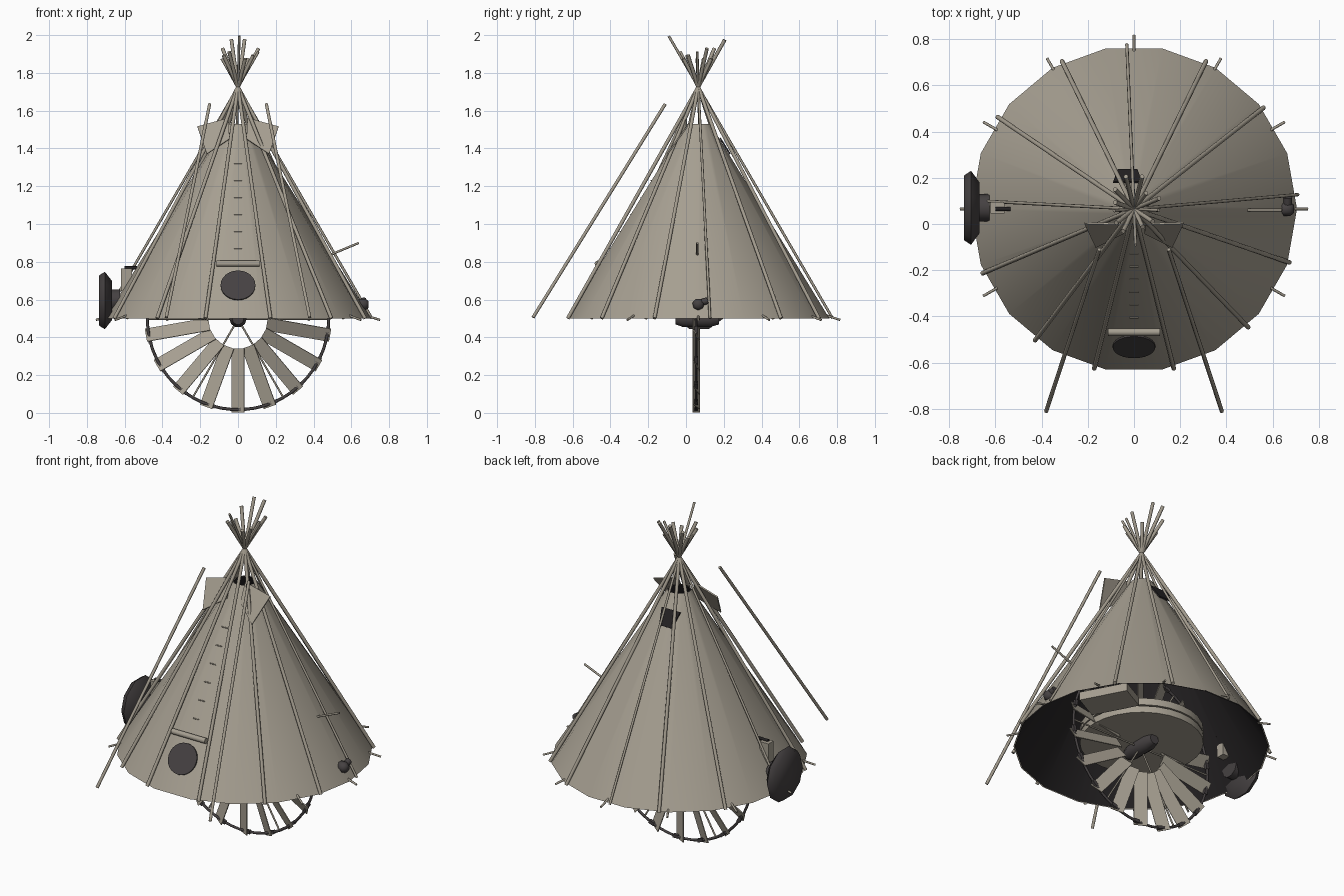
import bpy, bmesh
from math import sin, cos, pi, radians
from mathutils import Vector, Matrix

if "Cube" in bpy.data.objects:
    bpy.data.objects.remove(bpy.data.objects["Cube"], do_unlink=True)


def material(name, color):
    m = bpy.data.materials.new(name)
    m.use_nodes = True
    m.diffuse_color = (*color, 1)
    m.node_tree.nodes["Principled BSDF"].inputs["Base Color"].default_value = (*color, 1)
    return m


CANVAS = material("tan canvas", (0.38, 0.345, 0.283))
WOOD = material("weathered wood", (0.365, 0.33, 0.27))
DARK = material("charcoal", (0.06, 0.053, 0.054))
BLACK = material("soot black", (0.018, 0.016, 0.017))

CY, BASE, TOP, APEX = 0.065, 0.5, 1.53, 1.73
R0, R1 = 0.705, 0.065
CENTRE = Vector((0, CY, 0))


def cone_r(z):
    return R0 + (R1 - R0) * (z - BASE) / (TOP - BASE)


def on_cone(x, z, out=0.0):
    """Point on the flat front panel of the cover."""
    return Vector((x, CY - cone_r(z) * cos(pi / 18) - out, z))


def finish(name, bm, mat, smooth=True):
    bmesh.ops.recalc_face_normals(bm, faces=bm.faces)
    me = bpy.data.meshes.new(name)
    bm.to_mesh(me)
    bm.free()
    me.materials.append(mat)
    if smooth:
        me.shade_smooth()
        me.set_sharp_from_angle(angle=radians(65))
    ob = bpy.data.objects.new(name, me)
    bpy.context.collection.objects.link(ob)
    return ob


def lathe(name, profile, n, mat, matrix=Matrix(), caps=True):
    """Spin (radius, height) pairs around local z."""
    bm = bmesh.new()
    rings = [[bm.verts.new(matrix @ Vector((r * cos(2 * pi * i / n), r * sin(2 * pi * i / n), h)))
              for i in range(n)] for r, h in profile]
    for a, b in zip(rings, rings[1:]):
        for i in range(n):
            j = (i + 1) % n
            bm.faces.new((a[i], a[j], b[j], b[i]))
    if caps:
        bm.faces.new(rings[0])
        bm.faces.new(rings[-1])
    return finish(name, bm, mat)


def rod(name, p, q, r, mat, n=8):
    p, q = Vector(p), Vector(q)
    d = q - p
    m = Matrix.Translation(p) @ d.to_track_quat("Z", "Y").to_matrix().to_4x4()
    return lathe(name, [(r, 0), (r, d.length)], n, mat, m)


def box(name, size, mat, matrix):
    bm = bmesh.new()
    bmesh.ops.create_cube(bm, size=1, matrix=matrix @ Matrix.Diagonal((*size, 1)))
    return finish(name, bm, mat, False)


def plate(name, pts, mat, thick=0.008):
    bm = bmesh.new()
    bm.faces.new([bm.verts.new(p) for p in pts])
    ob = finish(name, bm, mat, False)
    s = ob.modifiers.new("thickness", "SOLIDIFY")
    s.thickness, s.offset = thick, 0
    return ob


# Canvas cover and its dark lining, open at both ends
for name, inset, mat in (("canvas_cover", 0, CANVAS), ("cover_lining", 0.007, BLACK)):
    lathe(name, [(R0 - inset, BASE), (R1 - inset, TOP)], 18, mat,
          Matrix.Translation(CENTRE), caps=False)

# Lodge poles crossing at the apex; three of them are slender
for i, deg in enumerate((5, 38, 64, 92.5, 116, 146, 177, 203, 233, 256, 284, 314, 341)):
    a = radians(deg)
    out = Vector((cos(a), sin(a), 0))
    tip = 2.0 if deg == 92.5 else 1.98 if deg in (256, 284) else 1.88 + 0.018 * (i % 4)
    slope = 0.712 / (APEX - BASE)
    rod("lodge_pole", CENTRE + out * 0.712 + Vector((0, 0, BASE)),
        CENTRE - out * slope * (tip - APEX) + Vector((0, 0, tip - 0.005)),
        0.007 if deg in (5, 92.5, 177) else 0.01, WOOD)

# Smoke flaps and their free-standing poles
for sx, side in ((1, "left"), (-1, "right")):
    plate(side + "_smoke_flap", [(sx * 0.215, 0.005, 1.515), (sx * 0.05, 0.0, 1.56),
                                 (sx * 0.045, -0.04, 1.45), (sx * 0.165, -0.1, 1.37)], CANVAS)
    rod(side + "_flap_pole", (sx * 0.38, -0.81, 0.505), (sx * 0.15, -0.11, 1.635), 0.009, WOOD)

# Oval doorway, rolled door cover and lacing pins on the front panel
door = [on_cone(0.092 * cos(t), 0.675 + 0.077 * sin(t), 0.008)
        for t in (2 * pi * i / 24 for i in range(24))]
plate("doorway", door, DARK)
rod("door_roll", on_cone(-0.113, 0.79, 0.016), on_cone(0.113, 0.79, 0.016), 0.016, CANVAS, 12)
for i in range(6):
    z = 0.87 + 0.09 * i
    rod("lacing_pin", on_cone(-0.02, z, 0.002), on_cone(0.02, z, 0.002), 0.003, WOOD, 6)

# Ground pegs around the hem
for deg in range(-30, 211, 30):
    d = Vector((cos(radians(deg)), sin(radians(deg)), 0))
    rod("hem_peg", CENTRE + d * 0.68 + Vector((0, 0, 0.515)),
        CENTRE + d * 0.752 + Vector((0, 0, 0.492)), 0.006, WOOD)

# Dark vent plate high on the back
plate("back_vent", [(x, CY + cone_r(z) + 0.004, z) for x, z in
                    ((-0.09, 1.455), (0.035, 1.455), (0.015, 1.37), (-0.07, 1.37))], BLACK)

# Two-layer round floor inside, with bedding beside it
for name, low, high in (("floor_base", 0.52, 0.56), ("floor_deck", 0.568, 0.61)):
    lathe(name, [(0.34, low), (0.34, high)], 28, CANVAS, Matrix.Translation(CENTRE))
box("bedding", (0.18, 0.28, 0.05), CANVAS,
    Matrix.Translation((0.42, 0.29, 0.545)) @ Matrix.Rotation(radians(28), 4, "Z"))

# Vane wheel below: rim, vanes, clamps, spokes and hub
HUB = Vector((0, 0.055, 0.497))
UPRIGHT = Matrix.Translation(HUB) @ Matrix.Rotation(pi / 2, 4, "X")
rim = [(0.48 + 0.008 * cos(t), 0.008 * sin(t)) for t in (2 * pi * i / 6 for i in range(7))]
lathe("wheel_rim", rim, 54, DARK, UPRIGHT, caps=False)
for i in range(18):
    turn = UPRIGHT @ Matrix.Rotation(radians(20 * i - 90), 4, "Z")
    twist = Matrix.Rotation(radians(27), 4, "X")
    box("wheel_vane", (0.34, 0.076, 0.005), CANVAS, turn @ Matrix.Translation((0.325, 0, 0)) @ twist)
    box("vane_clamp", (0.02, 0.035, 0.018), DARK, turn @ Matrix.Translation((0.478, 0.028, 0)))
for i in range(6):
    a = radians(60 * i)
    d = Vector((cos(a), 0, sin(a)))
    rod("wheel_spoke", HUB + d * 0.03, HUB + d * 0.475, 0.005, WOOD)
lathe("wheel_hub", [(0.03, -0.12), (0.045, -0.07), (0.045, 0.07), (0.03, 0.11)], 10, DARK, UPRIGHT)

# Faceted drum on the right side with its neck and bracket
SIDE = Matrix.Translation((0, 0.07, 0.595)) @ Matrix.Rotation(pi / 2, 4, "Y") \
    @ Matrix.Rotation(pi / 10, 4, "Z")
lathe("side_drum", [(0.14, -0.735), (0.16, -0.705), (0.11, -0.668)], 10, DARK, SIDE)
lathe("drum_neck", [(0.06, -0.668), (0.06, -0.625)], 10, DARK, SIDE)
box("drum_bracket", (0.06, 0.05, 0.12), CANVAS, Matrix.Translation((-0.59, 0.07, 0.705)))
rod("bracket_handle", (-0.6, 0.065, 0.768), (-0.535, 0.065, 0.768), 0.009, BLACK)

# Dark bundle and slanted stick on the left side
lathe("side_bundle", [(0.015, 0.625), (0.032, 0.64), (0.032, 0.675), (0.018, 0.692)], 7, DARK,
      Matrix.Translation((0, 0.065, 0.575)) @ Matrix.Rotation(pi / 2, 4, "Y"))
rod("bundle_knot", (0.665, 0.075, 0.582), (0.665, 0.115, 0.595), 0.018, DARK)
rod("slanted_stick", (0.46, 0.06, 0.825), (0.64, 0.06, 0.9), 0.006, WOOD)
